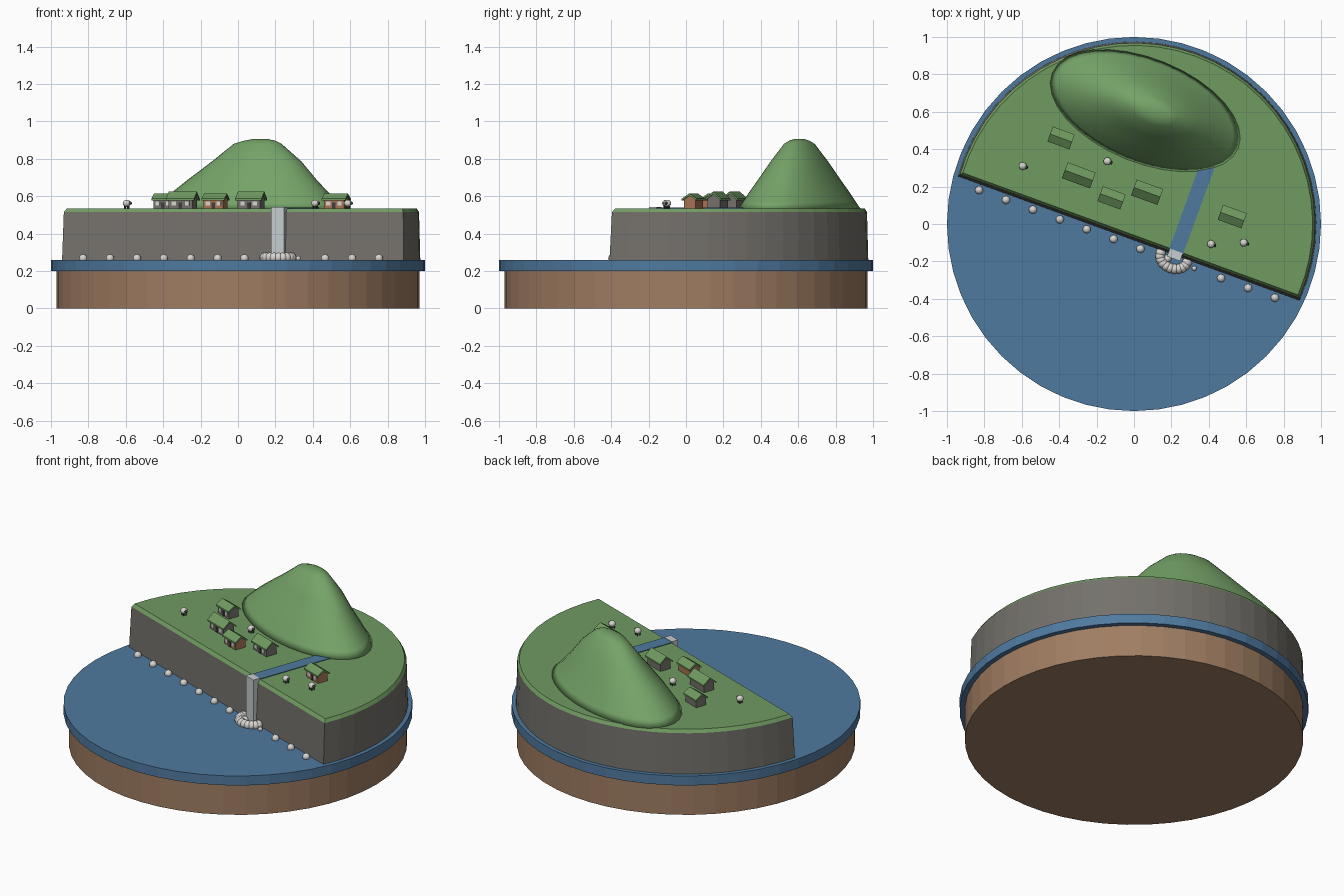
import bpy, bmesh, math
from mathutils import Matrix, Vector

cube = bpy.data.objects.get("Cube")
if cube:
    bpy.data.objects.remove(cube)

WATER_Z, CLIFF_Z, LAND_Z = 0.26, 0.515, 0.535
# The shoreline frame: u runs along the cliff, v runs inland
SHORE = Matrix.Rotation(math.radians(-20), 4, 'Z')


def material(name, r, g, b):
    def linear(c):
        c /= 255
        return c / 12.92 if c < 0.04 else ((c + 0.055) / 1.055) ** 2.4
    colour = (linear(r), linear(g), linear(b), 1)
    m = bpy.data.materials.new(name)
    m.use_nodes = True
    m.diffuse_color = colour
    bsdf = next(n for n in m.node_tree.nodes if n.type == 'BSDF_PRINCIPLED')
    bsdf.inputs["Base Color"].default_value = colour
    return m


EARTH = material("earth_brown", 160, 125, 98)
WATER = material("lake_blue", 80, 122, 160)
ROCK = material("cliff_grey", 116, 113, 107)
GRASS = material("grass_green", 112, 155, 97)
HILL = material("hill_green", 117, 163, 104)
FOAM = material("foam_white", 215, 213, 209)
FALL = material("waterfall_pale", 198, 204, 207)
CLAY = material("clay_wall", 165, 115, 82)
DARK = material("dark_grey", 62, 60, 62)


def finish(name, bm, mats, matrix=SHORE, smooth=False):
    bmesh.ops.recalc_face_normals(bm, faces=bm.faces[:])
    for f in bm.faces:
        f.smooth = smooth
    mesh = bpy.data.meshes.new(name)
    bm.to_mesh(mesh)
    bm.free()
    mesh.transform(matrix)
    for m in mats:
        mesh.materials.append(m)
    obj = bpy.data.objects.new(name, mesh)
    bpy.context.collection.objects.link(obj)
    return obj


def loft(name, rings, mat, matrix=SHORE, smooth=False):
    """Join equal-length rings of points and cap both ends."""
    bm = bmesh.new()
    loops = [[bm.verts.new(p) for p in ring] for ring in rings]
    for low, high in zip(loops, loops[1:]):
        for i in range(len(low)):
            j = (i + 1) % len(low)
            bm.faces.new((low[i], low[j], high[j], high[i]))
    bm.faces.new(loops[0][::-1])
    bm.faces.new(loops[-1])
    return finish(name, bm, [mat], matrix, smooth)


def circle(radius, z, n=48):
    return [(radius * math.cos(math.tau * i / n), radius * math.sin(math.tau * i / n), z)
            for i in range(n)]


def segment(radius, front, z, n=30):
    """Disc cut off by the straight line v = front."""
    a = math.asin(front / radius)
    return [(radius * math.cos(t), radius * math.sin(t), z)
            for t in (a + (math.pi - 2 * a) * i / n for i in range(n + 1))]


def add_box(bm, centre, size, index=0):
    m = Matrix.Translation(centre) @ Matrix.Diagonal((*size, 1))
    verts = bmesh.ops.create_cube(bm, size=1, matrix=m)["verts"]
    for f in {f for v in verts for f in v.link_faces}:
        f.material_index = index


def add_ball(bm, centre, radius, index=0, flat=1.0):
    m = Matrix.Translation(centre) @ Matrix.Diagonal((1, 1, flat, 1))
    verts = bmesh.ops.create_uvsphere(bm, u_segments=12, v_segments=8,
                                      radius=radius, matrix=m)["verts"]
    for f in {f for v in verts for f in v.link_faces}:
        f.material_index = index


# Round base and lake
loft("earth_base", [circle(0.97, 0), circle(0.97, 0.2)], EARTH, Matrix())
loft("lake", [circle(1, 0.2), circle(1, WATER_Z)], WATER, Matrix())

# Cliff with a bevelled grass cap
loft("cliff", [segment(0.975, -0.082, WATER_Z - 0.01), segment(0.968, -0.07, CLIFF_Z)], ROCK)
loft("grass_plateau", [segment(0.968, -0.07, CLIFF_Z), segment(0.955, -0.056, LAND_Z)], GRASS)

# Hill: stacked ovals given as (scale, height, drift of the centre in x)
HILL_RINGS = [(1, 0.532, 0.06), (0.92, 0.57, 0.06), (0.82, 0.62, 0.065), (0.68, 0.685, 0.075),
              (0.47, 0.785, 0.1), (0.25, 0.88, 0.105), (0.17, 0.896, 0.115), (0.08, 0.906, 0.12)]
spin = Matrix.Rotation(math.radians(-22), 4, 'Z')
hill = []
for scale, z, x in HILL_RINGS:
    oval = [spin @ Vector((0.54 * scale * px, 0.28 * scale * py, 0)) for px, py, _ in circle(1, 0, 32)]
    hill.append([(p.x + x, p.y + 0.606, z) for p in oval])
loft("hill", hill, HILL, Matrix(), smooth=True)

# River and waterfall
RIVER_U = 0.262
bm = bmesh.new()
add_box(bm, (RIVER_U, 0.2, LAND_Z), (0.08, 0.52, 0.008))
finish("river", bm, [WATER])
bm = bmesh.new()
add_box(bm, (RIVER_U, -0.08, 0.4), (0.075, 0.045, 0.284))
finish("waterfall", bm, [FALL])

# Foam at the foot of the fall
bm = bmesh.new()
for i in range(11):
    t = math.pi * (1 + i / 10)
    add_ball(bm, (RIVER_U + 0.075 * math.cos(t), -0.095 + 0.06 * math.sin(t), 0.272), 0.027)
finish("waterfall_foam", bm, [FOAM], smooth=True)

# Pale boulders along the shore
bm = bmesh.new()
for i in range(12):
    add_ball(bm, (-0.84 + 0.153 * i, -0.113, 0.268), 0.013 if i == 8 else 0.022)
finish("shore_boulders", bm, [FOAM], smooth=True)


def house(name, x, y, length, depth, wall_mat):
    place = Matrix.Translation((x, y, LAND_Z)) @ SHORE
    wall_h, ridge = 0.05, 0.09 if length > 0.14 else 0.08
    half, deep = length * 0.43, depth * 0.4
    # Walls with gable ends
    profile = [(-deep, -0.004), (deep, -0.004), (deep, wall_h), (0, ridge - 0.008), (-deep, wall_h)]
    loft(name + "_walls", [[(s * half, a, b) for a, b in profile] for s in (-1, 1)], wall_mat, place)
    # Pitched roof with overhang
    e = depth / 2
    roof = [(-e, wall_h - 0.008), (0, ridge - 0.012), (e, wall_h - 0.008),
            (e, wall_h + 0.002), (0, ridge), (-e, wall_h + 0.002)]
    loft(name + "_roof", [[(s * length / 2, a, b) for a, b in roof] for s in (-1, 1)], GRASS, place)
    # Front windows and door
    bm = bmesh.new()
    for s in (-1, 1):
        add_box(bm, (s * half * 0.55, -deep, 0.026), (0.024, 0.006, 0.022))
    add_box(bm, (0, -deep, 0.016), (0.018, 0.006, 0.032), 1)
    finish(name + "_openings", bm, [FOAM, DARK], place)


house("west_house", -0.39, 0.46, 0.125, 0.085, ROCK)
house("long_house", -0.295, 0.26, 0.16, 0.09, ROCK)
house("middle_house", -0.12, 0.14, 0.13, 0.085, CLAY)
house("river_house", 0.07, 0.17, 0.15, 0.09, ROCK)
house("east_house", 0.525, 0.04, 0.135, 0.085, CLAY)

# Grazing sheep
for i, (x, y) in enumerate([(-0.595, 0.31), (-0.142, 0.335), (0.412, -0.107), (0.587, -0.1)]):
    bm = bmesh.new()
    add_ball(bm, (0, 0, 0.027), 0.021, 0, 0.9)
    add_ball(bm, (0.02, 0, 0.028), 0.009, 1)
    for a in (-1, 1):
        for b in (-1, 1):
            add_box(bm, (a * 0.009, b * 0.008, 0.008), (0.005, 0.005, 0.02), 1)
    finish("sheep_%d" % (i + 1), bm, [FOAM, DARK], Matrix.Translation((x, y, LAND_Z)) @ SHORE, True)
